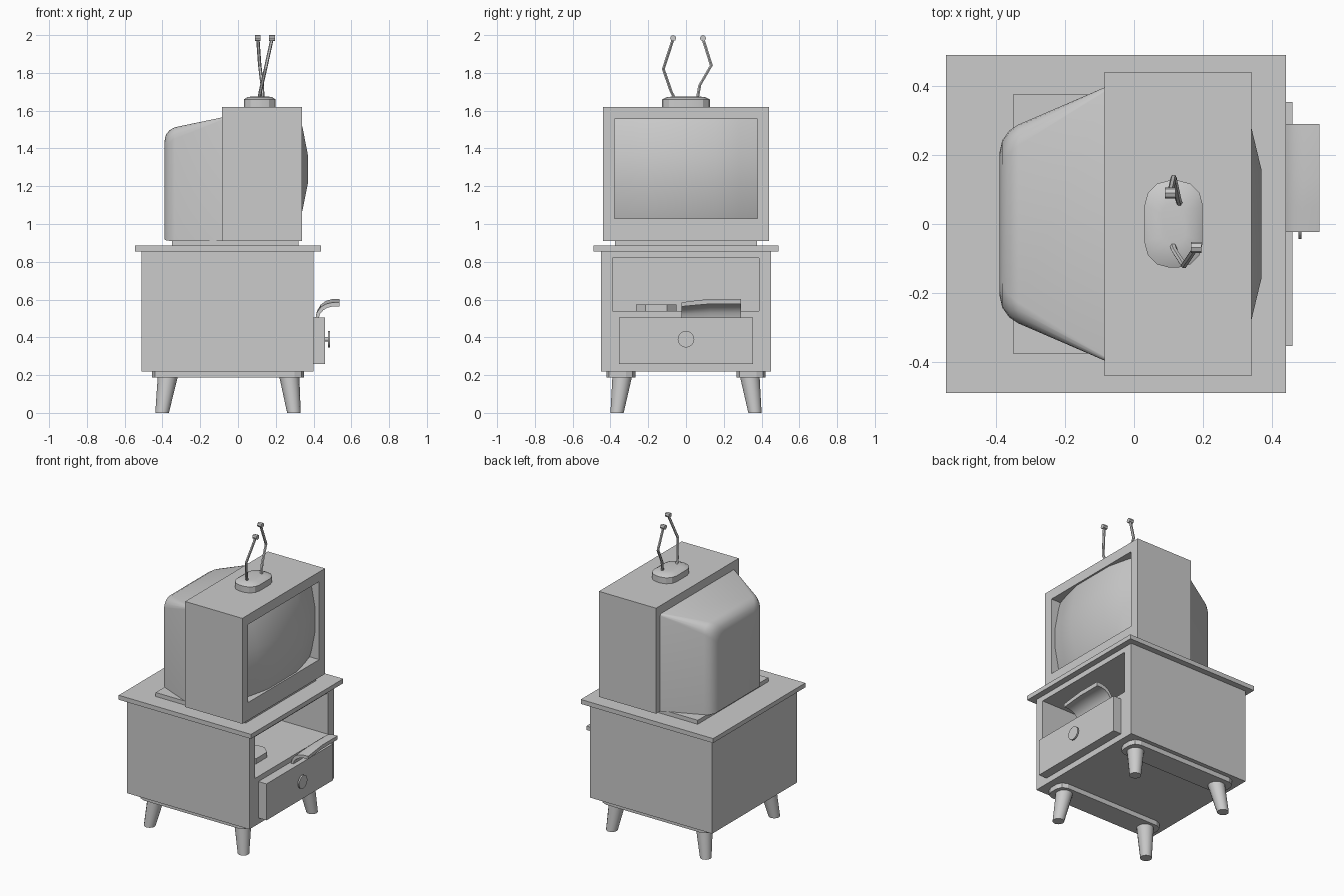
import bpy, bmesh
from math import sin, cos, pi
from mathutils import Vector

if "Cube" in bpy.data.objects:
    bpy.data.objects.remove(bpy.data.objects["Cube"])


def finish(name, bm, smooth=None):
    bmesh.ops.recalc_face_normals(bm, faces=bm.faces)
    me = bpy.data.meshes.new(name)
    bm.to_mesh(me)
    bm.free()
    ob = bpy.data.objects.new(name, me)
    bpy.context.collection.objects.link(ob)
    if smooth:
        bpy.ops.object.select_all(action='DESELECT')
        ob.select_set(True)
        bpy.context.view_layer.objects.active = ob
        bpy.ops.object.shade_smooth_by_angle(angle=smooth)
    return ob


def loft(name, rings, smooth=None):
    """Skin equal-length rings and cap both ends."""
    bm = bmesh.new()
    loops = [[bm.verts.new(p) for p in r] for r in rings]
    for a, b in zip(loops, loops[1:]):
        for i in range(len(a)):
            j = (i + 1) % len(a)
            bm.faces.new((a[i], a[j], b[j], b[i]))
    bm.faces.new(loops[0])
    bm.faces.new(loops[-1])
    return finish(name, bm, smooth)


def rect(x, y0, y1, z0, z1):
    return [(x, y0, z0), (x, y1, z0), (x, y1, z1), (x, y0, z1)]


def box(name, x0, x1, *yz):
    return loft(name, [rect(x0, *yz), rect(x1, *yz)])


def recessed_box(name, x0, x1, outer, inner, floor):
    return loft(name, [rect(x0, *outer), rect(x1, *outer),
                       rect(x1, *inner), rect(floor, *inner)])


def disc(c, axis, r, n):
    """Ring of n points around c, perpendicular to axis."""
    q = Vector(axis).to_track_quat('Z', 'Y')
    return [Vector(c) + q @ Vector((r * cos(2 * pi * i / n), r * sin(2 * pi * i / n), 0))
            for i in range(n)]


def slab_ring(cx, cy, hx, hy, r, z, seg):
    """Rounded rectangle in the xy plane."""
    pts = []
    for k, (sx, sy) in enumerate([(1, 1), (-1, 1), (-1, -1), (1, -1)]):
        for i in range(seg + 1):
            a = (k + i / seg) * pi / 2
            pts.append((cx + sx * (hx - r) + r * cos(a), cy + sy * (hy - r) + r * sin(a), z))
    return pts


# Cabinet with open shelf, and overhanging top
recessed_box("cabinet", -0.51, 0.40, (-0.45, 0.45, 0.22, 0.855),
             (-0.39, 0.387, 0.54, 0.82), -0.46)
box("cabinet_top", -0.545, 0.44, -0.49, 0.49, 0.855, 0.885)

# Leg rails and splayed tapered legs
for sy, side in ((-1, "near"), (1, "far")):
    loft("leg_rail_" + side, [slab_ring(-0.052, sy * 0.345, 0.402, 0.077, 0.05, z, 2)
                              for z in (0.188, 0.22)])
    for xt, xb, end in ((-0.372, -0.402, "back"), (0.272, 0.296, "front")):
        loft(f"leg_{side}_{end}", [disc((xb, sy * 0.365, 0), (0, 0, 1), 0.036, 14),
                                   disc((xt, sy * 0.338, 0.19), (0, 0, 1), 0.053, 14)], 0.7)

# Drawer front and round knob
box("drawer_front", 0.40, 0.46, -0.354, 0.354, 0.26, 0.505)
loft("drawer_knob", [disc((x, 0, 0.39), (1, 0, 0), r, 16) for x, r in
                     ((0.455, 0.012), (0.476, 0.012), (0.476, 0.044), (0.486, 0.044))], 0.6)

# Magazine curling out over the drawer front, one side drooping
outer = [(0.41, 0.50), (0.418, 0.54), (0.438, 0.573), (0.465, 0.593), (0.50, 0.603), (0.538, 0.604)]
inner = [(0.536, 0.577), (0.505, 0.578), (0.475, 0.57), (0.452, 0.554), (0.434, 0.53), (0.427, 0.50)]
loft("magazine", [[(x, y, z - droop * (z - 0.50)) for x, z in outer + inner]
                  for y, droop in ((-0.023, 0.18), (0.05, 0.09), (0.13, 0), (0.29, 0))], 0.6)

# Small case lying on the shelf
loft("shelf_case", [slab_ring(0.21, -0.157, 0.075, 0.107, 0.05, z, 1)
                    for z in (0.54, 0.575)])

# Television: plinth, front casing and rounded rear housing
box("tv_plinth", -0.35, 0.32, -0.375, 0.375, 0.885, 0.912)
recessed_box("tv_casing", -0.085, 0.34, (-0.44, 0.44, 0.91, 1.62),
             (-0.378, 0.378, 1.03, 1.555), 0.24)


def housing_ring(x, hw, zt, zb, r):
    pts = [(x, -hw, zb), (x, hw, zb)]
    for k, s in enumerate((1, -1)):
        for i in range(5):
            a = (k + i / 4) * pi / 2
            pts.append((x, s * (hw - r) + r * cos(a), zt - r + r * sin(a)))
    return pts


loft("tv_rear_housing", [housing_ring(*s) for s in (
    (-0.08, 0.398, 1.565, 0.91, 0.012), (-0.335, 0.288, 1.512, 0.91, 0.06),
    (-0.362, 0.27, 1.497, 0.911, 0.065), (-0.382, 0.242, 1.472, 0.914, 0.065),
    (-0.39, 0.205, 1.435, 0.92, 0.06))], 0.75)

# Bulging screen
bm = bmesh.new()
ys = [(-0.378, 0.06), (-0.28, 0.03), (-0.155, 0), (0.155, 0), (0.28, 0.03), (0.378, 0.06)]
zs = [(1.03, 0.042), (1.075, 0.028), (1.215, 0), (1.365, 0), (1.51, 0.028), (1.555, 0.042)]
grid = [[bm.verts.new((0.37 - dy - dz, y, z)) for y, dy in ys] for z, dz in zs]
for a, b in zip(grid, grid[1:]):
    for i in range(5):
        bm.faces.new((a[i], a[i + 1], b[i + 1], b[i]))
finish("tv_screen", bm, 0.8)

# Aerial base with shallow domed top
loft("aerial_base", [slab_ring(0.115, 0, hx, hy, r, z, 3) for hx, hy, r, z in (
    (0.084, 0.126, 0.07, 1.62), (0.084, 0.126, 0.07, 1.66),
    (0.065, 0.10, 0.055, 1.672), (0.035, 0.06, 0.03, 1.676))], 0.5)

# Bent aerial rods with end caps
rods = {"left": [(0.112, -0.06, 1.665), (0.118, -0.078, 1.70), (0.145, -0.12, 1.82), (0.18, -0.068, 1.98)],
        "right": [(0.132, 0.06, 1.665), (0.128, 0.073, 1.735), (0.115, 0.134, 1.84), (0.105, 0.09, 1.98)]}
for side, pts in rods.items():
    pts = [Vector(p) for p in pts]
    loft("aerial_rod_" + side, [disc(p, (0, 0, 1), 0.009, 6) for p in pts], 0.4)
    tip = pts[-1] + Vector((0, 0, 0.004))
    loft("aerial_tip_" + side, [disc(tip + Vector((dx, 0, 0)), (1, 0, 0), 0.016, 8)
                                for dx in (-0.015, 0.015)], 0.6)
